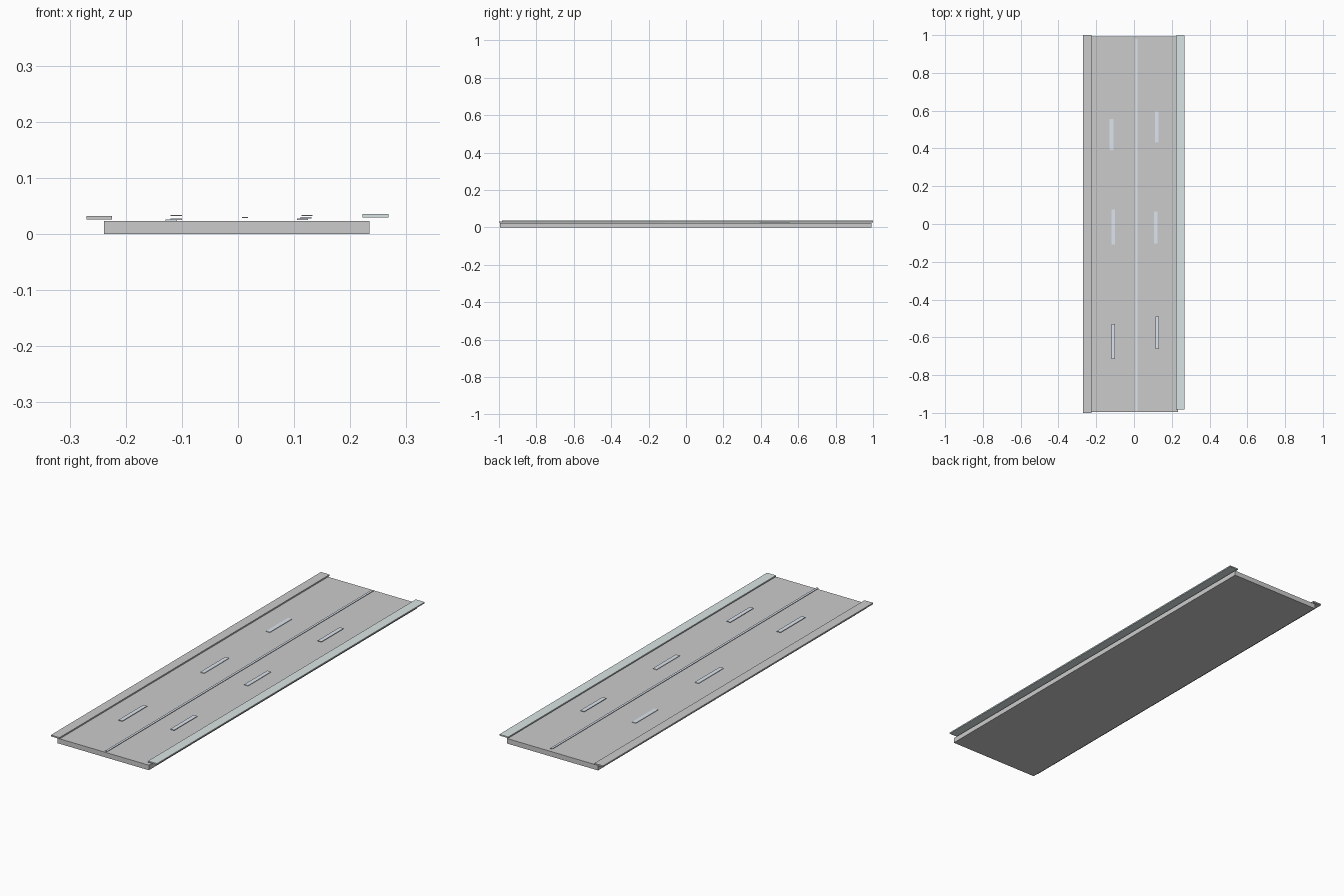
import bpy

if "Cube" in bpy.data.objects:
    bpy.data.objects.remove(bpy.data.objects["Cube"])


def material(name, rgb):
    m = bpy.data.materials.new(name)
    m.diffuse_color = (*rgb, 1)
    m.use_nodes = True
    m.node_tree.nodes["Principled BSDF"].inputs["Base Color"].default_value = m.diffuse_color
    return m


def box(name, x, y, z, mat=None):
    """Box from (min, max) ranges on each axis."""
    bpy.ops.mesh.primitive_cube_add(size=1)
    ob = bpy.context.object
    ob.name = name
    for v in ob.data.vertices:
        v.co = [r[1] if c > 0 else r[0] for c, r in zip(v.co, (x, y, z))]
    if mat:
        ob.data.materials.append(mat)
    return ob


paint = material("road_paint", (0.72, 0.78, 0.86))
pale = material("pale_kerb", (0.70, 0.78, 0.78))

# Road slab
box("road_slab", (-0.239, 0.234), (-0.994, 0.993), (0, 0.0235))

# Raised side kerbs, overhanging the slab
box("left_kerb", (-0.270, -0.225), (-1.0, 1.0), (0.026, 0.0325))
box("right_kerb", (0.222, 0.268), (-0.983, 0.999), (0.030, 0.036), pale)

# Continuous centre line
box("centre_line", (0.007, 0.018), (-0.993, 0.98), (0.0285, 0.0305), paint)

# Lane dashes: x centre, y start, y end, base height
dashes = [
    ("left", -0.110, -0.714, -0.529, 0.032),
    ("left", -0.110, -0.108, 0.078, 0.025),
    ("left", -0.119, 0.392, 0.555, 0.0235),
    ("right", 0.123, -0.663, -0.490, 0.032),
    ("right", 0.115, -0.104, 0.067, 0.025),
    ("right", 0.121, 0.431, 0.595, 0.028),
]
for i, (side, x, y0, y1, z) in enumerate(dashes):
    box(f"{side}_lane_dash_{i % 3 + 1}", (x - 0.010, x + 0.010), (y0, y1),
        (z, z + 0.0024), paint)
